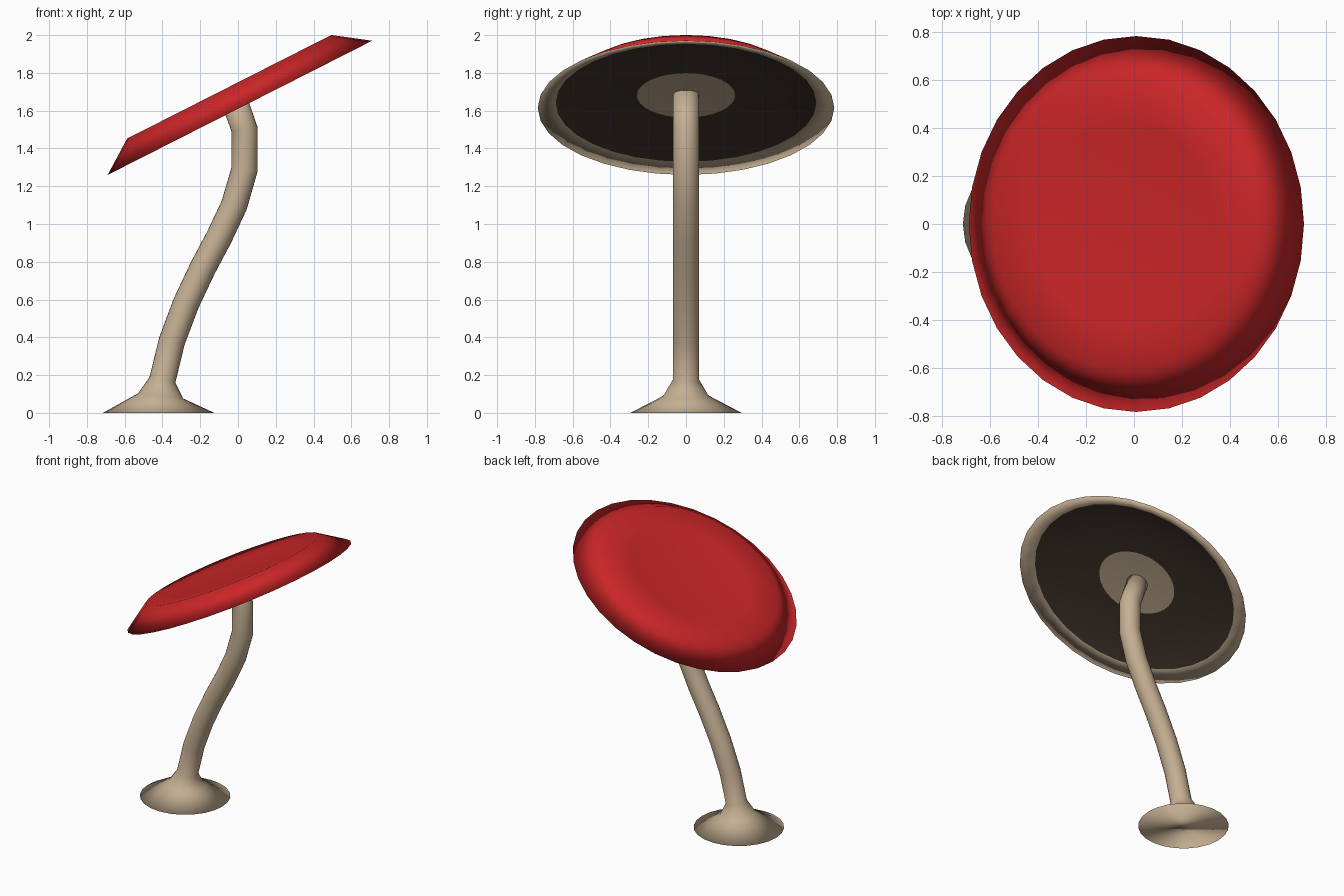
import bpy, bmesh, math
from mathutils import Vector

if "Cube" in bpy.data.objects:
    bpy.data.objects.remove(bpy.data.objects["Cube"])


def material(name, rgb):
    m = bpy.data.materials.new(name)
    m.diffuse_color = (*rgb, 1)
    m.use_nodes = True
    m.node_tree.nodes["Principled BSDF"].inputs["Base Color"].default_value = m.diffuse_color
    return m


TAN = material("tan", (0.56, 0.43, 0.29))
RED = material("red", (0.60, 0.019, 0.021))
DARK = material("dark brown", (0.055, 0.037, 0.026))


def loft(name, rings, sides, mats, bands):
    """rings: (centre, axis tilt from vertical in xz, radius); radius 0 closes to a point."""
    bm = bmesh.new()
    loops = []
    for c, tilt, r in rings:
        u = Vector((math.cos(tilt), 0, -math.sin(tilt)))
        v = Vector((0, 1, 0))
        if r == 0:
            loops.append([bm.verts.new(c)] * sides)
            continue
        loops.append([bm.verts.new(Vector(c)
                      + u * r * math.cos(2 * math.pi * i / sides)
                      + v * r * math.sin(2 * math.pi * i / sides)) for i in range(sides)])
    for k in range(len(loops) - 1):
        a, b = loops[k], loops[k + 1]
        for i in range(sides):
            j = (i + 1) % sides
            vs = list(dict.fromkeys([a[i], a[j], b[j], b[i]]))
            bm.faces.new(vs).material_index = bands[k] if bands else 0
    for ring, (_, _, r) in ((loops[0], rings[0]), (loops[-1], rings[-1])):
        if r > 0:
            bm.faces.new(ring)
    bmesh.ops.recalc_face_normals(bm, faces=bm.faces[:])
    for f in bm.faces:
        f.smooth = True
    me = bpy.data.meshes.new(name)
    bm.to_mesh(me)
    bm.free()
    for m in mats:
        me.materials.append(m)
    ob = bpy.data.objects.new(name, me)
    bpy.context.collection.objects.link(ob)
    return ob


# Stem: flared foot, then a bent tube (x, z, radius)
path = [(-0.42, 0.0, 0.295), (-0.41, 0.09, 0.12), (-0.40, 0.175, 0.07),
        (-0.35, 0.38, 0.07), (-0.275, 0.58, 0.07), (-0.185, 0.77, 0.07),
        (-0.10, 0.93, 0.07), (-0.02, 1.10, 0.07), (0.035, 1.29, 0.07),
        (0.035, 1.50, 0.07), (-0.03, 1.685, 0.07)]
stem = []
for i, (x, z, r) in enumerate(path):
    a, b = path[max(i - 1, 0)], path[min(i + 1, len(path) - 1)]
    tilt = 0 if i == 0 else math.atan2(b[0] - a[0], b[1] - a[1])
    stem.append(((x, 0, z), tilt, r))
loft("stem", stem, 24, [TAN], None)

# Cap: tilted shallow dish, profile (radius, height along its axis)
tilt = -math.radians(26.9)
axis = Vector((math.sin(tilt), 0, math.cos(tilt)))
centre = Vector((0.01, 0, 1.615))
profile = [(0, 0.092), (0.2, 0.094), (0.42, 0.108), (0.606, 0.125), (0.785, 0.0),
           (0.69, 0.03), (0.48, 0.06), (0.26, 0.074), (0, 0.076)]
bands = [0, 0, 0, 0, 1, 2, 2, 1]
loft("cap", [(centre + axis * h, tilt, r) for r, h in profile], 32,
     [RED, TAN, DARK], bands)
